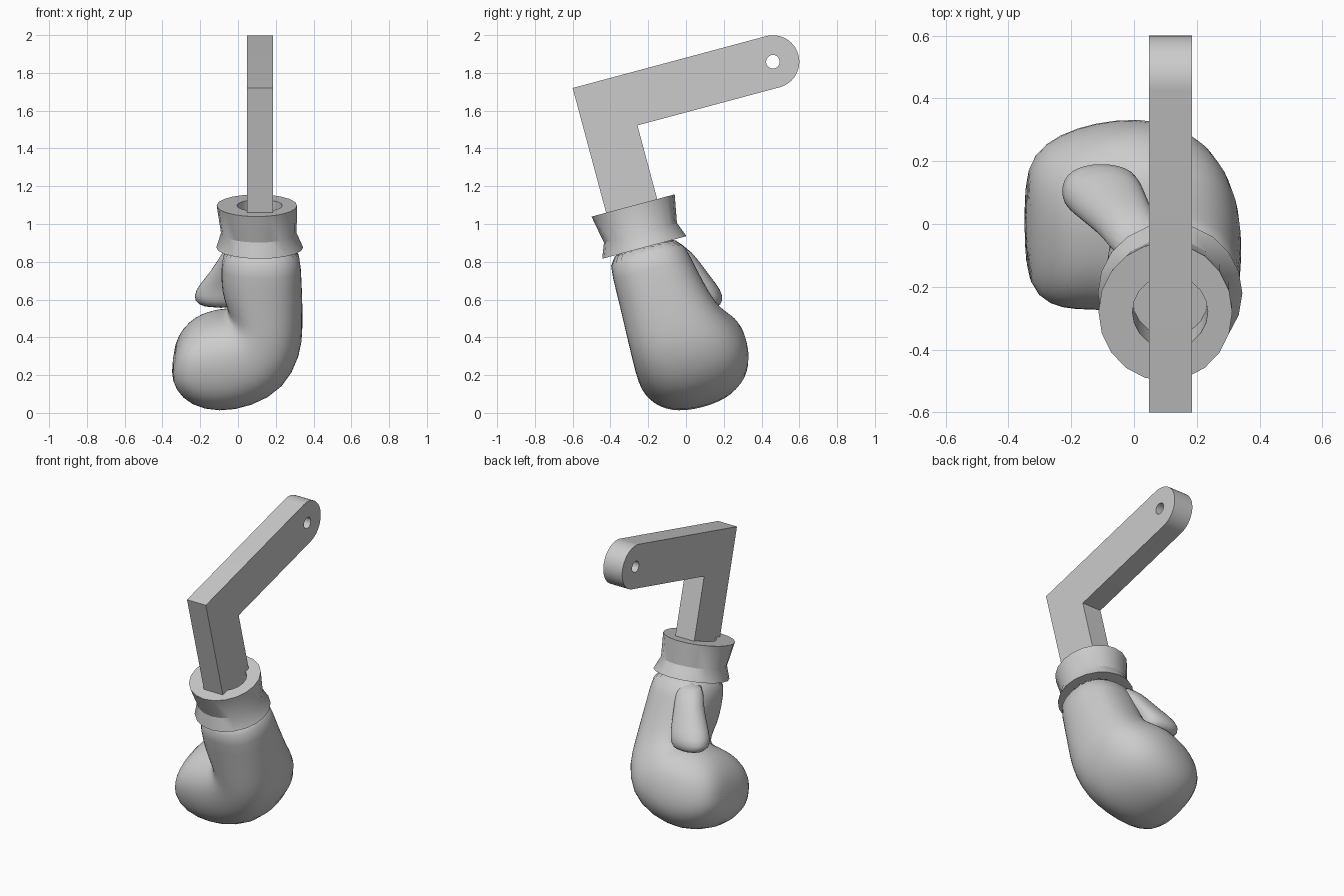
import bpy
import bmesh
from math import cos, sin, pi, radians
from mathutils import Matrix, Vector

if "Cube" in bpy.data.objects:
    bpy.data.objects.remove(bpy.data.objects["Cube"], do_unlink=True)

grey = bpy.data.materials.new("plain grey")
grey.use_nodes = True
grey.diffuse_color = (0.6, 0.6, 0.6, 1)
grey.node_tree.nodes["Principled BSDF"].inputs["Base Color"].default_value = (0.6, 0.6, 0.6, 1)

TILT = Matrix.Rotation(radians(15), 4, 'X')
GLOVE = Matrix.Translation((0.1, -0.28, 1.098)) @ TILT   # origin: middle of cuff top


def smooth(obj, angle=35):
    bpy.ops.object.select_all(action='DESELECT')
    obj.select_set(True)
    bpy.context.view_layer.objects.active = obj
    bpy.ops.object.shade_smooth_by_angle(angle=radians(angle))


def power(v, p):
    return abs(v) ** p * (1 if v >= 0 else -1)


def loft(name, rings, matrix, sides, square=2.0, subdivide=0):
    """Skin rounded rings given as (centre, half axis a, half axis b)."""
    bm = bmesh.new()
    loops = []
    for c, a, b in rings:
        loop = []
        for i in range(sides):
            t = 2 * pi * i / sides
            co = Vector(c) + Vector(a) * power(cos(t), 2 / square) + Vector(b) * power(sin(t), 2 / square)
            loop.append(bm.verts.new(matrix @ co))
        loops.append(loop)
    for lo, hi in zip(loops, loops[1:]):
        for i in range(sides):
            j = (i + 1) % sides
            bm.faces.new((lo[i], lo[j], hi[j], hi[i]))
    bm.faces.new(loops[0])
    bm.faces.new(loops[-1])
    bmesh.ops.recalc_face_normals(bm, faces=bm.faces)
    mesh = bpy.data.meshes.new(name)
    bm.to_mesh(mesh)
    bm.free()
    obj = bpy.data.objects.new(name, mesh)
    bpy.context.collection.objects.link(obj)
    mesh.materials.append(grey)
    if subdivide:
        mod = obj.modifiers.new("round", 'SUBSURF')
        mod.levels = mod.render_levels = subdivide
        for p in mesh.polygons:
            p.use_smooth = True
    else:
        smooth(obj, 28)
    return obj


# Mitt: sections fan round the palm crease, so the fist curls to -x
# each: inner x, z, outer x, z, front y, back y
sections = [
    (-0.08, -0.20, 0.325, -0.20, -0.200, 0.20),
    (-0.09, -0.35, 0.335, -0.35, -0.205, 0.225),
    (-0.09, -0.47, 0.342, -0.50, -0.207, 0.255),
    (-0.06, -0.56, 0.345, -0.68, -0.212, 0.29),
    (-0.05, -0.60, 0.335, -0.83, -0.215, 0.345),
    (-0.07, -0.61, 0.250, -1.01, -0.218, 0.395),
    (-0.11, -0.61, 0.080, -1.11, -0.218, 0.40),
    (-0.16, -0.62, -0.10, -1.14, -0.218, 0.38),
    (-0.22, -0.64, -0.25, -1.10, -0.215, 0.345),
    (-0.29, -0.70, -0.335, -1.01, -0.18, 0.29),
    (-0.335, -0.79, -0.355, -0.92, -0.09, 0.20),
]
rings = []
for ix, iz, ox, oz, front, back in sections:
    # x is stored relative to the tilted origin
    centre = ((ix + ox) / 2 - 0.1, (front + back) / 2, (iz + oz) / 2)
    rings.append((centre, ((ox - ix) / 2, 0, (oz - iz) / 2), (0, (back - front) / 2, 0)))
loft("glove_mitt", rings, GLOVE, 24, 2.35, 1)

# Thumb: flattened paddle hanging from the wrist
thumb = [(0.02, -0.08, 0.90, 0.08, 0.07), (-0.02, 0.0, 0.80, 0.09, 0.075),
         (-0.06, 0.05, 0.72, 0.11, 0.08), (-0.10, 0.10, 0.65, 0.13, 0.09),
         (-0.11, 0.11, 0.59, 0.128, 0.088), (-0.09, 0.11, 0.555, 0.085, 0.06)]
loft("glove_thumb", [((x, y, z), (rx, 0, 0), (0, ry, 0)) for x, y, z, rx, ry in thumb],
     Matrix.Identity(4), 16, 2.3, 1)

# Cuff: flared sleeve with a socket in its top
cuff = [(0.015, -0.15, 0.12, 0.12), (0.015, 0.0, 0.12, 0.12), (0.0, 0.0, 0.213, 0.228),
        (0.01, -0.15, 0.2, 0.2), (0.015, -0.23, 0.23, 0.231), (0.015, -0.23, 0.19, 0.19)]
loft("glove_cuff", [((x, 0, z), (rx, 0, 0), (0, ry, 0)) for x, z, rx, ry in cuff], GLOVE, 20)

# Arm: bent flat bar with a rounded end and a pin hole
TIP = Vector((1.06, -0.14))


def arc(radius, start, end, steps):
    return [TIP + radius * Vector((cos(t), sin(t)))
            for t in (start + (end - start) * i / steps for i in range(steps + 1))]


outline = [(0, 0), (0, -0.82), (0.28, -0.82), (0.28, -0.28)] + arc(0.14, -pi / 2, pi / 2, 24)
hole = arc(0.036, 0, 2 * pi, 24)[:-1]
curve = bpy.data.curves.new("bent_arm", 'CURVE')
curve.dimensions = '2D'
curve.fill_mode = 'BOTH'
curve.extrude = 0.069
for points in (outline, hole):
    spline = curve.splines.new('POLY')
    spline.points.add(len(points) - 1)
    for p, co in zip(spline.points, points):
        p.co = (co[0], co[1], 0, 1)
    spline.use_cyclic_u = True
arm = bpy.data.objects.new("bent_arm", curve)
bpy.context.collection.objects.link(arm)
curve.materials.append(grey)
# lay the drawing plane in the tilted side plane
upright = Matrix(((0, 0, 1, 0), (1, 0, 0, 0), (0, 1, 0, 0), (0, 0, 0, 1)))
arm.matrix_world = Matrix.Translation((0.116, -0.6, 1.72)) @ TILT @ upright
bpy.ops.object.select_all(action='DESELECT')
arm.select_set(True)
bpy.context.view_layer.objects.active = arm
bpy.ops.object.convert(target='MESH')
smooth(bpy.context.view_layer.objects.active, 30)
